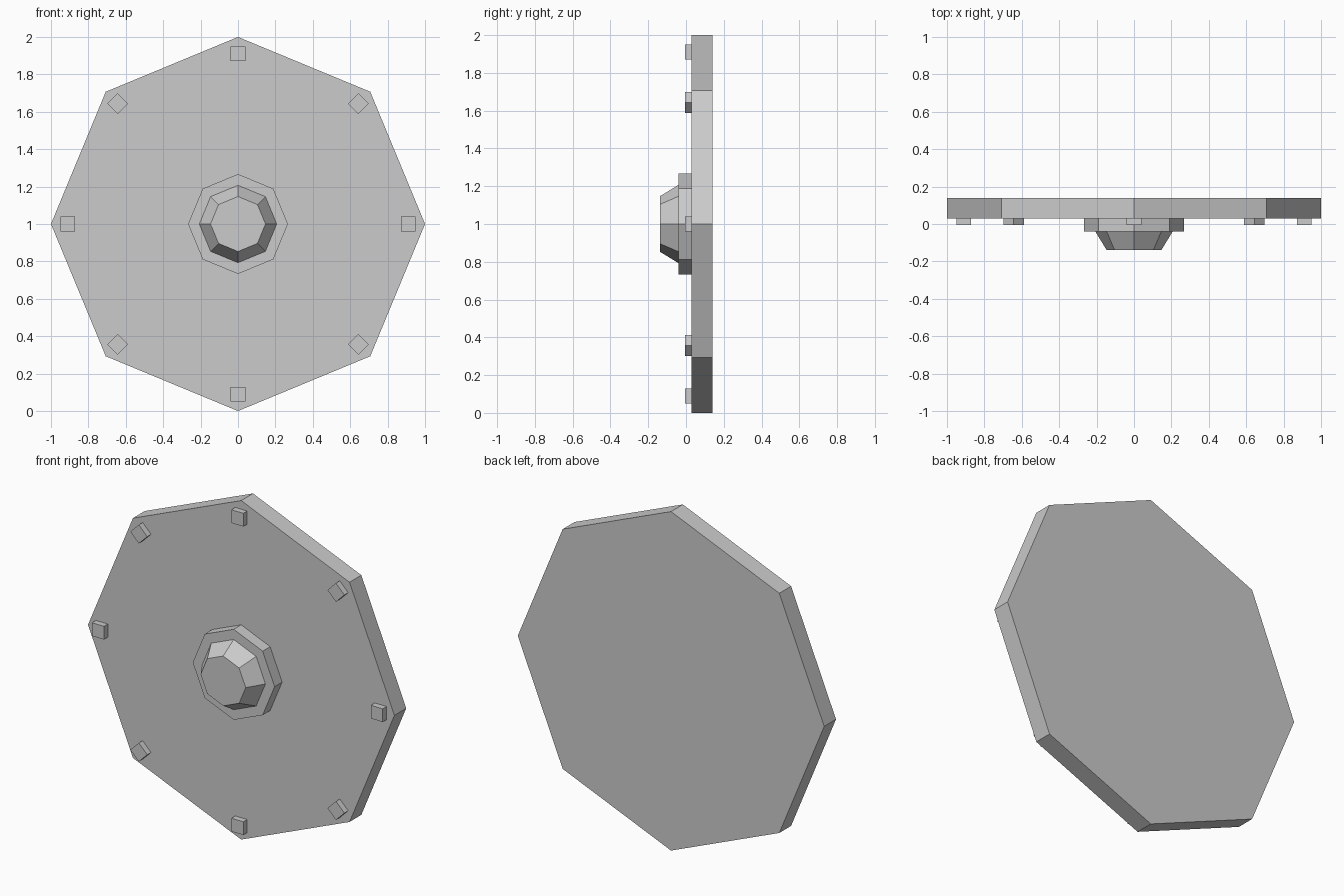
import bpy, bmesh
from math import pi, sin, cos
from mathutils import Matrix

if "Cube" in bpy.data.objects:
    bpy.data.objects.remove(bpy.data.objects["Cube"])

CENTRE_Z = 1.0


def lathe(name, profile, sides=8):
    """Capped low-poly solid around the y axis from (radius, y) rings, front to back."""
    bm = bmesh.new()
    rings = []
    for r, y in profile:
        rings.append([bm.verts.new((r * cos(2 * pi * i / sides), y,
                                    CENTRE_Z + r * sin(2 * pi * i / sides)))
                      for i in range(sides)])
    for a, b in zip(rings, rings[1:]):
        for i in range(sides):
            j = (i + 1) % sides
            bm.faces.new((a[i], a[j], b[j], b[i]))
    bm.faces.new(rings[0])
    bm.faces.new(rings[-1])
    finish(name, bm)


def finish(name, bm):
    bmesh.ops.recalc_face_normals(bm, faces=bm.faces)
    mesh = bpy.data.meshes.new(name)
    bm.to_mesh(mesh)
    bm.free()
    bpy.context.collection.objects.link(bpy.data.objects.new(name, mesh))


# Octagonal plate
lathe("plate", [(1.0, 0.03), (1.0, 0.14)])

# Stepped central boss with tapered front
lathe("boss", [(0.147, -0.138), (0.207, -0.04), (0.267, -0.04), (0.267, 0.03)])

# Square studs near each corner, turned to face the centre
for k in range(8):
    bm = bmesh.new()
    m = (Matrix.Translation((0, 0, CENTRE_Z)) @ Matrix.Rotation(k * pi / 4, 4, 'Y')
         @ Matrix.Translation((0.91, 0.012, 0)) @ Matrix.Diagonal((0.078, 0.036, 0.078, 1)))
    bmesh.ops.create_cube(bm, size=1, matrix=m)
    finish(f"stud_{k + 1}", bm)
